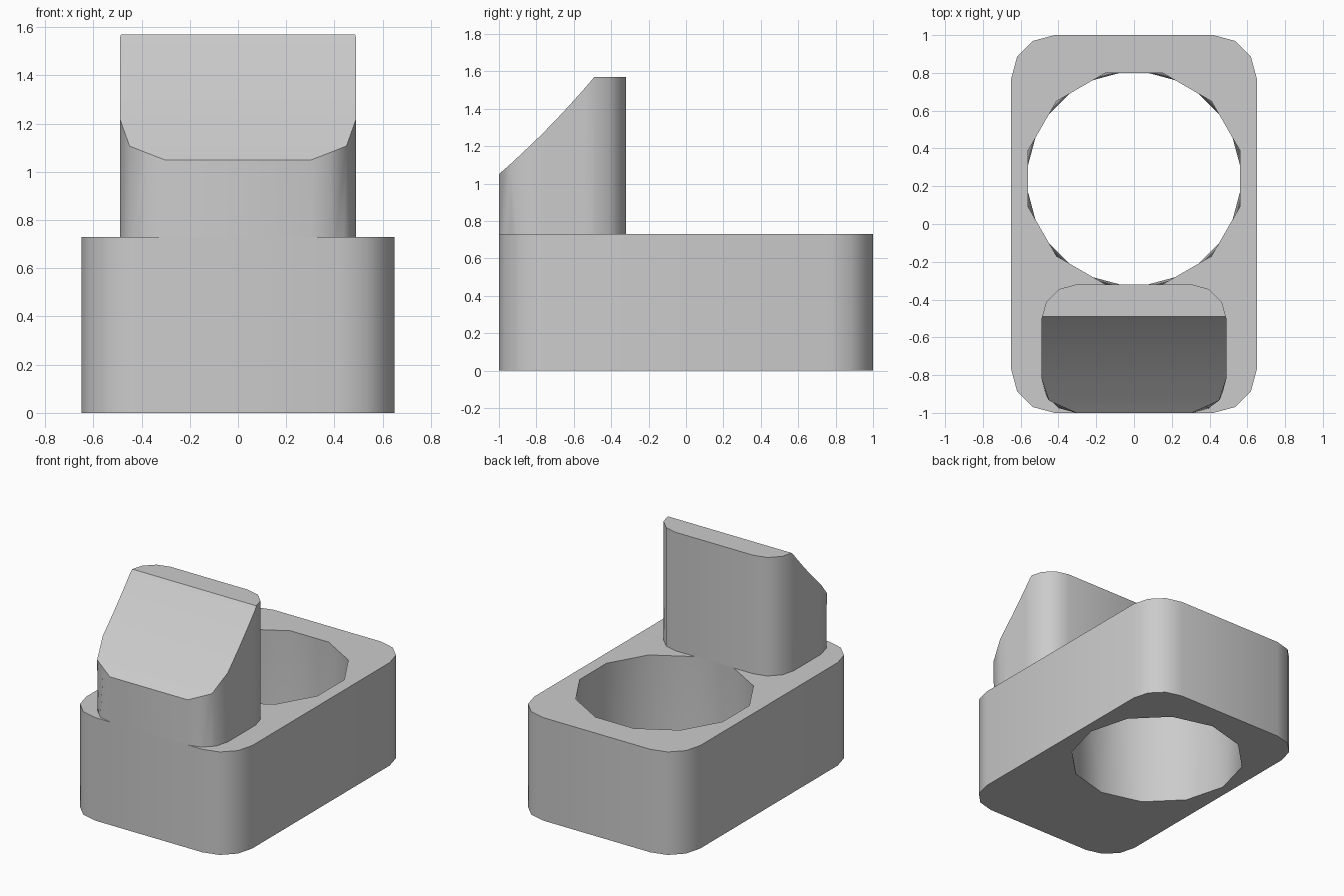
import bpy
import bmesh
from math import cos, sin, pi

cube = bpy.data.objects.get("Cube")
if cube:
    bpy.data.objects.remove(cube, do_unlink=True)

BODY_H, TOWER_H = 0.73, 1.57
SLOPE_END = -0.49

grey = bpy.data.materials.new("plain grey")
grey.use_nodes = True
grey.diffuse_color = (0.6, 0.6, 0.6, 1)
grey.node_tree.nodes["Principled BSDF"].inputs["Base Color"].default_value = (0.6, 0.6, 0.6, 1)


def rounded_rect(half_x, y0, y1, r):
    """Counterclockwise outline with three segments per corner."""
    corners = [(half_x - r, y1 - r), (r - half_x, y1 - r),
               (r - half_x, y0 + r), (half_x - r, y0 + r)]
    return [(cx + r * cos(a), cy + r * sin(a))
            for q, (cx, cy) in enumerate(corners)
            for a in [q * pi / 2 + k * pi / 6 for k in range(4)]]


def circle(cy, r, phase):
    return [(r * cos(a), cy + r * sin(a))
            for a in [phase + k * pi / 6 for k in range(12)]]


def ring(bm, outline, z):
    return [bm.verts.new((x, y, z)) for x, y in outline]


def walls(bm, low, high):
    n = len(low)
    for i in range(n):
        j = (i + 1) % n
        bm.faces.new((low[i], low[j], high[j], high[i]))


def loop_edges(bm, loop):
    return [bm.edges.get((v, loop[i - 1])) for i, v in enumerate(loop)]


def finish(bm, name):
    bmesh.ops.recalc_face_normals(bm, faces=bm.faces)
    mesh = bpy.data.meshes.new(name)
    bm.to_mesh(mesh)
    bm.free()
    mesh.materials.append(grey)
    obj = bpy.data.objects.new(name, mesh)
    bpy.context.collection.objects.link(obj)
    bpy.ops.object.select_all(action="DESELECT")
    obj.select_set(True)
    bpy.context.view_layer.objects.active = obj
    bpy.ops.object.shade_smooth_by_angle(angle=0.62)


# Base block with a faceted through-hole, twisted half a step
bm = bmesh.new()
outline = rounded_rect(0.65, -1, 1, 0.23)
outer = [ring(bm, outline, z) for z in (0, BODY_H)]
walls(bm, *outer)
hole_low = ring(bm, circle(0.24, 0.58, 0), 0)
hole_high = ring(bm, circle(0.24, 0.58, pi / 12), BODY_H)
for i in range(12):
    j = (i + 1) % 12
    bm.faces.new((hole_low[i], hole_low[j], hole_high[i]))
    bm.faces.new((hole_high[i], hole_low[j], hole_high[j]))
for rim, hole in zip(outer, (hole_low, hole_high)):
    bmesh.ops.triangle_fill(bm, use_beauty=True,
                            edges=loop_edges(bm, rim) + loop_edges(bm, hole))
finish(bm, "base_block")

# Upright block, its front corners simplified towards the top
bm = bmesh.new()
outline = rounded_rect(0.49, -1, -0.32, 0.185)
low, high = ring(bm, outline, BODY_H), ring(bm, outline, TOWER_H)
walls(bm, low, high)
bm.faces.new(low[::-1])
bm.faces.new(high)
for side, near, far in ((-1, 9, 10), (1, 14, 13)):
    high[near].co.xy = (side * 0.45, -0.935)
    high[far].co.xy = (side * 0.378, -0.9675)

# Curved slope: slice across, then lower the top edge of each slice
cuts = {round(v.co.y, 4) for v in high if -0.99 < v.co.y < SLOPE_END}
cuts |= {SLOPE_END, -0.75, -0.68, -0.61, -0.55}
for y in sorted(cuts):
    bmesh.ops.bisect_plane(bm, geom=bm.verts[:] + bm.edges[:] + bm.faces[:],
                           dist=0.0002, plane_co=(0, y, 0), plane_no=(0, 1, 0))
for v in bm.verts:
    if v.co.z > TOWER_H - 0.001 and v.co.y < SLOPE_END - 0.001:
        t = v.co.y + 1
        v.co.z = 1.05 + 0.86 * t + 0.31 * t * t
finish(bm, "sloped_upright")
